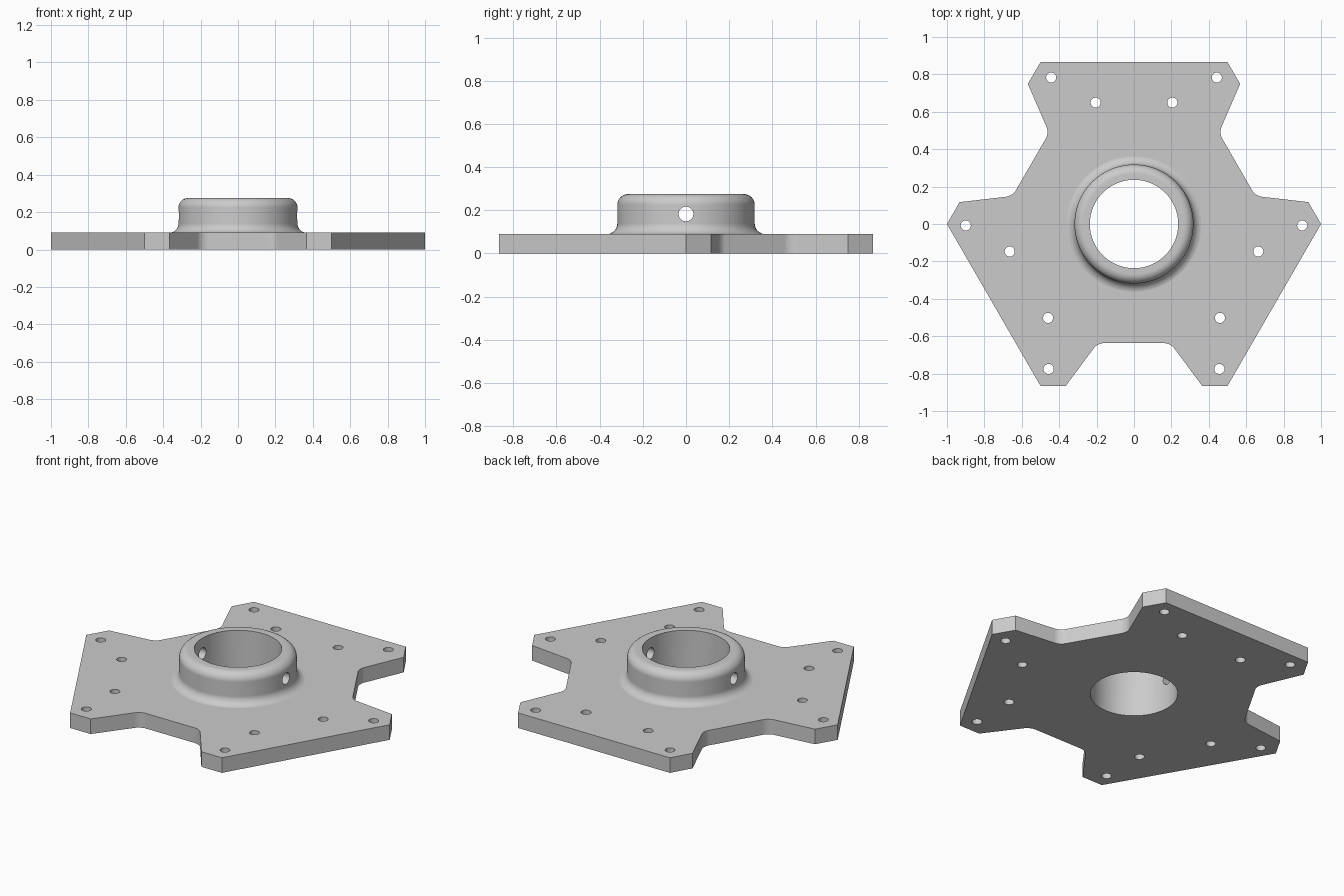
import bpy, bmesh, math
from mathutils import Vector, Matrix

cube = bpy.data.objects.get("Cube")
if cube:
    bpy.data.objects.remove(cube, do_unlink=True)

PLATE_Z, TOP_Z = 0.09, 0.275
HUB_R, BORE_R, FILLET = 0.318, 0.236, 0.05
THIRDS = [Matrix.Rotation(math.radians(a), 3, 'Z') for a in (0, 120, 240)]

grey = bpy.data.materials.new("plain grey")
grey.use_nodes = True
colour = (0.6, 0.6, 0.6, 1)
grey.diffuse_color = colour
grey.node_tree.nodes["Principled BSDF"].inputs["Base Color"].default_value = colour


def make_object(name, bm):
    bm.normal_update()
    bmesh.ops.recalc_face_normals(bm, faces=bm.faces)
    # A closed solid must enclose a positive volume
    if bm.calc_volume(signed=True) < 0:
        bmesh.ops.reverse_faces(bm, faces=bm.faces)
    mesh = bpy.data.meshes.new(name)
    bm.to_mesh(mesh)
    bm.free()
    mesh.materials.append(grey)
    obj = bpy.data.objects.new(name, mesh)
    bpy.context.collection.objects.link(obj)
    return obj


def arc(cx, cz, r, start, end, steps=8):
    angles = [math.radians(start + (end - start) * i / steps) for i in range(steps + 1)]
    return [(cx + r * math.cos(a), cz + r * math.sin(a)) for a in angles]


def round_corner(before, corner, after, cut, steps=8):
    """Points of an arc that is tangent to both edges of a corner."""
    u, v = (before - corner).normalized(), (after - corner).normalized()
    half = u.angle(v) / 2
    centre = corner + (u + v).normalized() * cut / math.cos(half)
    p, q = corner + u * cut - centre, corner + v * cut - centre
    return [centre + p.lerp(q, i / steps).normalized() * p.length for i in range(steps + 1)]


# Plate: a hexagon with a rounded notch in every second side
tip, mouth, floor = (Vector((x, y, 0)) for x, y in ((0.5, -0.866), (0.365, -0.866), (0.195, -0.637)))
flip = Matrix.Diagonal((-1, 1, 1))
right_side = round_corner(flip @ floor, floor, mouth, 0.036) + [mouth, tip]
third = [flip @ p for p in reversed(right_side)] + right_side
outline = [turn @ p for turn in THIRDS for p in third]
bm = bmesh.new()
low = [bm.verts.new(p) for p in outline]
high = [bm.verts.new(p + Vector((0, 0, PLATE_Z))) for p in outline]
bm.faces.new(reversed(low))
bm.faces.new(high)
for i in range(len(outline)):
    bm.faces.new((low[i - 1], low[i], high[i], high[i - 1]))
flange = make_object("mounting_flange", bm)

# Hub: a turned boss with a fillet at its foot and a rounded rim
foot, foot_z = HUB_R + FILLET, PLATE_Z - 0.0005
profile = [(0, PLATE_Z / 2), (foot, PLATE_Z / 2)]
profile += arc(foot, foot_z + FILLET, FILLET, 270, 180)
profile += arc(HUB_R - FILLET, TOP_Z - FILLET, FILLET, 0, 90) + [(0, TOP_Z)]
bm = bmesh.new()
verts = [bm.verts.new((r, 0, z)) for r, z in profile]
edges = [bm.edges.new(pair) for pair in zip(verts, verts[1:])]
bmesh.ops.spin(bm, geom=verts + edges, cent=(0, 0, 0), axis=(0, 0, 1),
               angle=math.tau, steps=96, use_duplicate=False)
bmesh.ops.remove_doubles(bm, verts=bm.verts, dist=0.0001)
hub = make_object("hub", bm)


# Drills: the bore, the cross hole and the screw holes
def drill(bm, radius, place, segments=32):
    bmesh.ops.create_cone(bm, cap_ends=True, segments=segments, radius1=radius,
                          radius2=radius, depth=2, matrix=place)


bm = bmesh.new()
drill(bm, BORE_R, Matrix(), 96)
bore_cutter = make_object("bore_cutter", bm)
bm = bmesh.new()
drill(bm, 0.034, Matrix.Translation((0, 0, 0.183)) @ Matrix.Rotation(math.pi / 2, 4, 'Y'))
cross_cutter = make_object("cross_hole_cutter", bm)
bm = bmesh.new()
for turn in THIRDS:
    for x, y in ((0.443, 0.783), (0.205, 0.649)):
        for side in (-1, 1):
            drill(bm, 0.027, Matrix.Translation(turn @ Vector((side * x, y, 0))))
screw_cutter = make_object("screw_hole_cutter", bm)

# Join the hub, cut the holes, then drop the helpers
bpy.ops.object.select_all(action='DESELECT')
flange.select_set(True)
bpy.context.view_layer.objects.active = flange
helpers = ((hub, 'UNION'), (bore_cutter, 'DIFFERENCE'),
           (cross_cutter, 'DIFFERENCE'), (screw_cutter, 'DIFFERENCE'))
for helper, operation in helpers:
    helper.hide_render = True
    mod = flange.modifiers.new(helper.name, 'BOOLEAN')
    mod.operation, mod.solver, mod.object = operation, 'EXACT', helper
    bpy.ops.object.modifier_apply(modifier=mod.name)
    bpy.data.objects.remove(helper, do_unlink=True)

# Smooth the round surfaces while flat faces stay flat
bpy.ops.object.shade_smooth_by_angle(angle=math.radians(30))
flange.modifiers.new("flat_normals", 'WEIGHTED_NORMAL').keep_sharp = True
